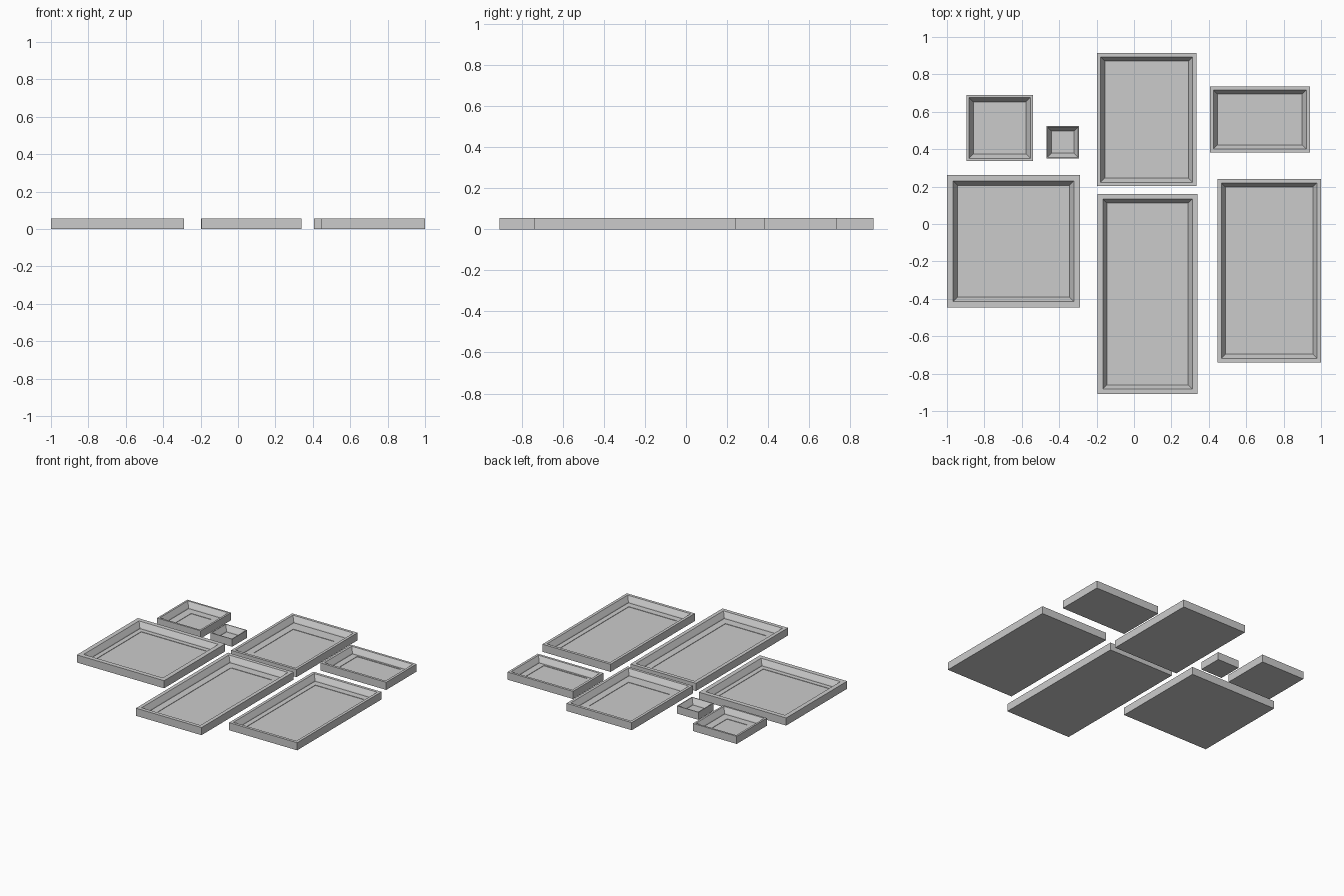
import bpy, bmesh

if "Cube" in bpy.data.objects:
    bpy.data.objects.remove(bpy.data.objects["Cube"])

H = 0.056        # frame thickness
BEVEL = 0.021    # width of the sloped inner moulding
Z_REBATE, Z_MAT, Z_PICTURE = 0.021, 0.014, 0.011


def rect(bm, x0, x1, y0, y1, dx, dy, z):
    """One rectangular loop, inset from the outer outline."""
    return [bm.verts.new(p) for p in (
        (x0 + dx, y0 + dy, z), (x1 - dx, y0 + dy, z),
        (x1 - dx, y1 - dy, z), (x0 + dx, y1 - dy, z))]


def picture_frame(name, x0, x1, y0, y1, lip, mat):
    inner = lip + BEVEL
    # back, outer side, flat lip, sloped moulding, rebate
    steps = [(0, 0, 0), (0, 0, H), (lip, lip, H),
             (inner, inner, Z_REBATE), (inner + 0.002, inner + 0.002, Z_MAT)]
    # mat board window, recessed slightly to the picture
    if mat:
        steps += [(*mat, Z_MAT), (*mat, Z_PICTURE)]
    bm = bmesh.new()
    loops = [rect(bm, x0, x1, y0, y1, *s) for s in steps]
    bm.faces.new(loops[0][::-1])
    for a, b in zip(loops, loops[1:]):
        for i in range(4):
            j = (i + 1) % 4
            bm.faces.new((a[i], a[j], b[j], b[i]))
    bm.faces.new(loops[-1])
    mesh = bpy.data.meshes.new(name)
    bm.to_mesh(mesh)
    bm.free()
    bpy.context.collection.objects.link(bpy.data.objects.new(name, mesh))


# name, x range, y range, lip width, mat window inset (x, y)
frames = [
    ("small_square_frame", -0.896, -0.540, 0.337, 0.690, 0.014, (0.093, 0.089)),
    ("tiny_square_frame", -0.469, -0.293, 0.350, 0.525, 0.006, None),
    ("upper_portrait_frame", -0.198, 0.334, 0.203, 0.914, 0.020, (0.096, 0.126)),
    ("small_landscape_frame", 0.406, 0.940, 0.382, 0.735, 0.018, (0.088, 0.055)),
    ("right_portrait_frame", 0.446, 1.000, -0.740, 0.241, 0.021, (0.079, 0.091)),
    ("large_square_frame", -1.000, -0.289, -0.447, 0.263, 0.033, (0.090, 0.089)),
    ("tall_portrait_frame", -0.194, 0.340, -0.910, 0.161, 0.027, (0.101, 0.110)),
]
for f in frames:
    picture_frame(*f)
